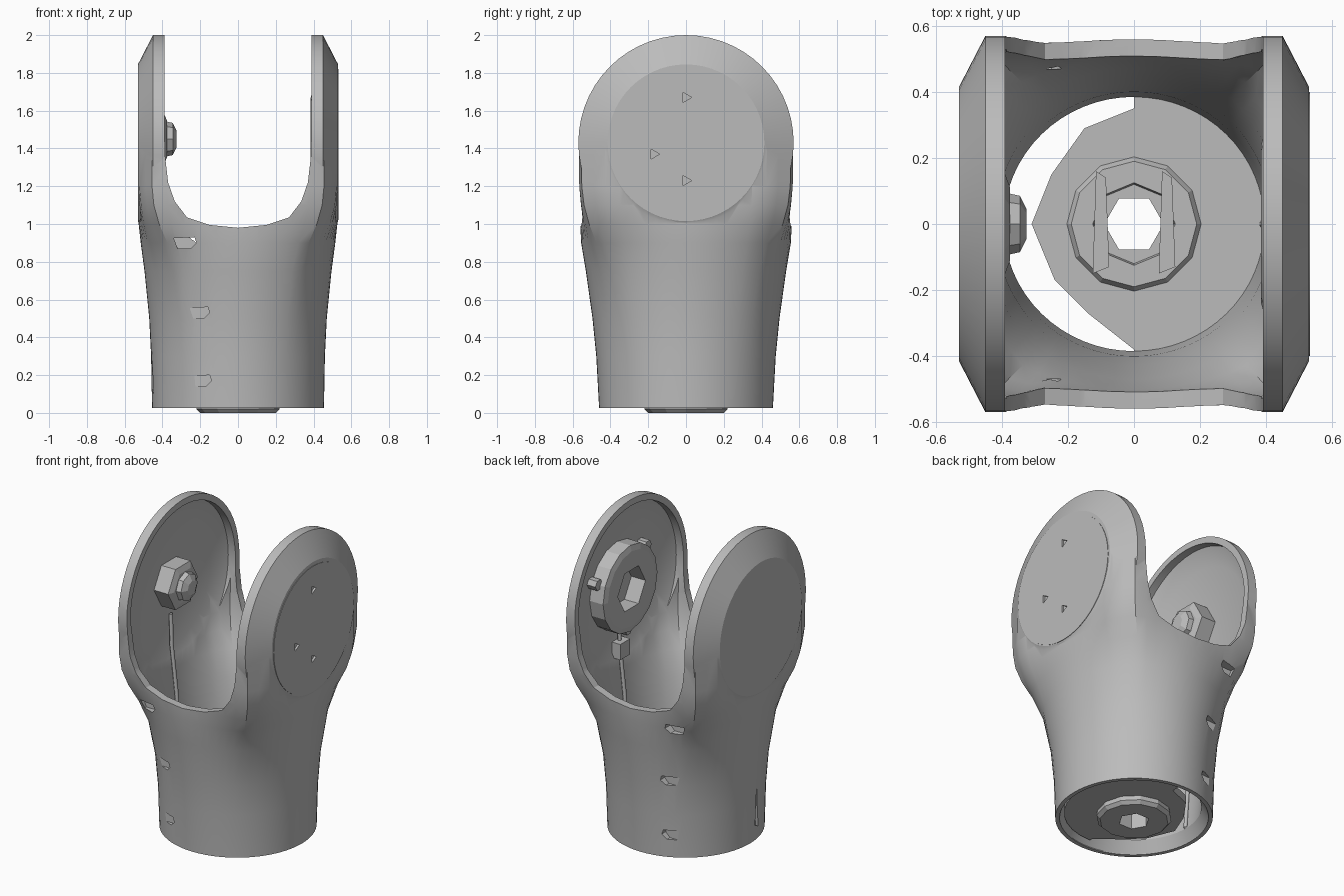
import bpy, bmesh, math
from math import sin, cos, pi
from mathutils import Vector

cube = bpy.data.objects.get("Cube")
if cube:
    bpy.data.objects.remove(cube, do_unlink=True)

grey = bpy.data.materials.new("mid grey")
grey.use_nodes = True
grey.diffuse_color = (0.5, 0.5, 0.5, 1)
grey.node_tree.nodes["Principled BSDF"].inputs["Base Color"].default_value = (0.5, 0.5, 0.5, 1)
PIVOT = 1.43


def loft(name, rings):
    """Closed solid through a list of equal-length point rings."""
    bm = bmesh.new()
    rows = [[bm.verts.new(p) for p in ring] for ring in rings]
    n = len(rows[0])
    for a, b in zip(rows, rows[1:]):
        for i in range(n):
            j = (i + 1) % n
            bm.faces.new((a[i], a[j], b[j], b[i]))
    bm.faces.new(rows[0][::-1])
    bm.faces.new(rows[-1])
    bmesh.ops.recalc_face_normals(bm, faces=bm.faces)
    mesh = bpy.data.meshes.new(name)
    bm.to_mesh(mesh)
    bm.free()
    mesh.materials.append(grey)
    obj = bpy.data.objects.new(name, mesh)
    bpy.context.collection.objects.link(obj)
    return obj


def turned(name, profile, axis="x", sides=48, center=(0, 0, PIVOT)):
    """Solid turned about an axis from (position, radius) pairs."""
    rings = []
    for pos, r in profile:
        ring = []
        for i in range(sides):
            t = 2 * pi * i / sides
            c, s = r * cos(t), r * sin(t)
            p = (pos, c, s) if axis == "x" else (c, s, pos)
            ring.append(Vector(p) + Vector(center))
        rings.append(ring)
    return loft(name, rings)


def combine(target, tool, operation="DIFFERENCE"):
    mod = target.modifiers.new("combine", "BOOLEAN")
    mod.operation, mod.object, mod.solver = operation, tool, "EXACT"
    bpy.context.view_layer.objects.active = target
    bpy.ops.object.modifier_apply(modifier=mod.name)
    bpy.data.objects.remove(tool, do_unlink=True)


def smooth(obj, angle):
    bpy.ops.object.select_all(action="DESELECT")
    obj.select_set(True)
    bpy.context.view_layer.objects.active = obj
    bpy.ops.object.shade_smooth_by_angle(angle=math.radians(angle))


def section(z, a, b, w, sides=64):
    """Ellipse blended towards a box with chamfered corners."""
    ring = []
    for i in range(sides):
        t = 2 * pi * i / sides
        c, s = abs(cos(t)) + 1e-6, abs(sin(t)) + 1e-6
        box = min(0.53 / c, 0.57 / s, 0.665 * 0.17 / (0.15 * c + 0.08 * s))
        x = a * cos(t) * (1 - w + w * box / 0.53)
        y = b * sin(t) * (1 - w + w * box / 0.57)
        ring.append((x, y, z))
    return ring


# Body: round at the foot, squarer towards the fork (height, half width, half depth, squareness)
stations = [(0.025, 0.455, 0.46, 0), (0.3, 0.46, 0.475, 0), (0.5, 0.47, 0.495, 0.03),
            (0.75, 0.495, 0.53, 0.15), (0.9, 0.515, 0.555, 0.4), (1.0, 0.526, 0.56, 0.7),
            (1.1, 0.528, 0.562, 0.92), (1.2, 0.528, 0.565, 1), (PIVOT, 0.528, 0.568, 1)]
shell = loft("fork_shell", [section(*s) for s in stations])

# Round chamfered arm ends
for side in (-1, 1):
    end = turned("arm_end", [(side * 0.3, 0.57), (side * 0.45, 0.57), (side * 0.53, 0.415)], sides=56)
    combine(shell, end, "UNION")

# Thin round cover on the left arm
combine(shell, turned("arm_cover", [(0.5, 0.4), (0.533, 0.4)], center=(0, 0, 1.42)), "UNION")

# Hollow inside: flared foot, a bore whose wall thins upwards, then the recess between the arms
bore = [section(-0.1, 0.43, 0.435, 0), section(0.03, 0.43, 0.435, 0), section(0.1, 0.395, 0.385, 0)]
for z, a, b, w in stations[1:]:
    bore.append(section(z, a - 0.05, b - max(0.035, 0.085 - 0.035 * z), w))
combine(shell, loft("bore", bore))
combine(shell, turned("recess", [(-0.49, 0.42), (-0.44, 0.53), (0.44, 0.53), (0.49, 0.42)], sides=56))

# U-shaped gap between the arms
half = [(0.39, 2.2), (0.39, 1.5), (0.385, 1.35), (0.37, 1.22), (0.335, 1.12), (0.27, 1.035), (0.15, 0.995)]
outline = half + [(0, 0.98)] + [(-x, z) for x, z in reversed(half)]
combine(shell, loft("gap", [[(x, y, z) for x, z in outline] for y in (-1, 1)]))

# Small pockets down both sides of the seam
for side in (-1, 1):
    for x, z, y in ((-0.28, 0.9, 0.47), (-0.21, 0.53, 0.43), (-0.2, 0.17, 0.405)):
        shape = [(-0.06, 0.025), (0.05, 0.03), (0.06, 0), (0.03, -0.03), (-0.04, -0.03)]
        combine(shell, loft("pocket", [[(x + u, side * d, z + v) for u, v in shape]
                                       for d in (y, y + 0.2)]))

# Tall narrow slit low on the right side
combine(shell, loft("slit", [[(x, y, z) for y, z in ((-0.09, 0.1), (-0.05, 0.12), (-0.06, 0.36))]
                             for x in (-0.43, -0.6)]))

# Little pockets in the left arm's cover
for y, z in ((0, 1.67), (-0.17, 1.37), (0, 1.23)):
    combine(shell, turned("dimple", [(0.52, 0.03), (0.6, 0.03)], sides=3, center=(0, y, z)))
smooth(shell, 26)

# Left arm: bearing ring with a hexagonal hole
bearing = turned("bearing_ring", [(0.385, 0.24), (0.395, 0.275), (0.5, 0.275)], sides=16)
combine(bearing, turned("hex_hole", [(0.3, 0.14), (0.485, 0.14)], sides=6))
for i in range(3):
    t = 2 * pi * i / 3 + 0.4
    turned("ring_lug", [(0.43, 0.035), (0.5, 0.035)], sides=6,
           center=(0, 0.29 * cos(t), PIVOT + 0.29 * sin(t)))

# Cable bracket under the bearing
loft("cable_bracket", [[(x, y, z) for x, y in ((0.43, -0.05), (0.5, -0.05), (0.5, 0.05), (0.43, 0.05))]
                       for z in (0.98, 1.08)])

# Right arm: hexagonal boss and knob
turned("pivot_boss", [(-0.5, 0.15), (-0.39, 0.15), (-0.375, 0.11)], sides=6, center=(0, 0, 1.45))
turned("pivot_knob", [(-0.39, 0.095), (-0.345, 0.085), (-0.325, 0.045)], sides=8, center=(0, 0, 1.45))

# Cable running down the inside of each arm
for side in (-1, 1):
    curve = bpy.data.curves.new("inner_cable", "CURVE")
    curve.dimensions = "3D"
    curve.bevel_depth, curve.bevel_resolution = 0.012, 1
    curve.materials.append(grey)
    path = curve.splines.new("POLY")
    points = [(0.475, 1.25), (0.47, 1.05), (0.435, 0.75), (0.41, 0.4), (0.39, 0.1)]
    path.points.add(len(points) - 1)
    for p, (x, z) in zip(path.points, points):
        p.co = (side * x, 0, z, 1)
    cable = bpy.data.objects.new("inner_cable", curve)
    bpy.context.collection.objects.link(cable)

# Floor: half disc on the left, smaller faceted plate on the right
edge = [(0.41 * sin(t), -0.4 * cos(t)) for t in [pi * i / 16 for i in range(17)]]
edge += [(0, 0.35), (-0.15, 0.29), (-0.25, 0.15), (-0.31, 0), (-0.24, -0.17), (-0.14, -0.27), (0, -0.38)]
floor = loft("floor_plate", [[(x, y, z) for x, y in edge] for z in (0.05, 0.1)])
hub = turned("floor_hub", [(0, 0.2), (0.02, 0.22), (0.09, 0.21), (0.12, 0.19)], "z", 12, (0, 0, 0))
for part in (floor, hub):
    combine(part, turned("floor_hole", [(-0.1, 0.09), (0.3, 0.09)], "z", 6, (0, 0, 0)))
combine(hub, turned("hub_well", [(0.1, 0.12), (0.3, 0.17)], "z", 8, (0, 0, 0)))

# Bars across the hub
for side in (-1, 1):
    loft("hub_bar", [[(side * 0.1 + u, v, z) for u, v in
                      ((-0.025, -0.15), (0.025, -0.13), (0.015, 0.14), (-0.015, 0.16))]
                     for z in (0.09, 0.14)])
